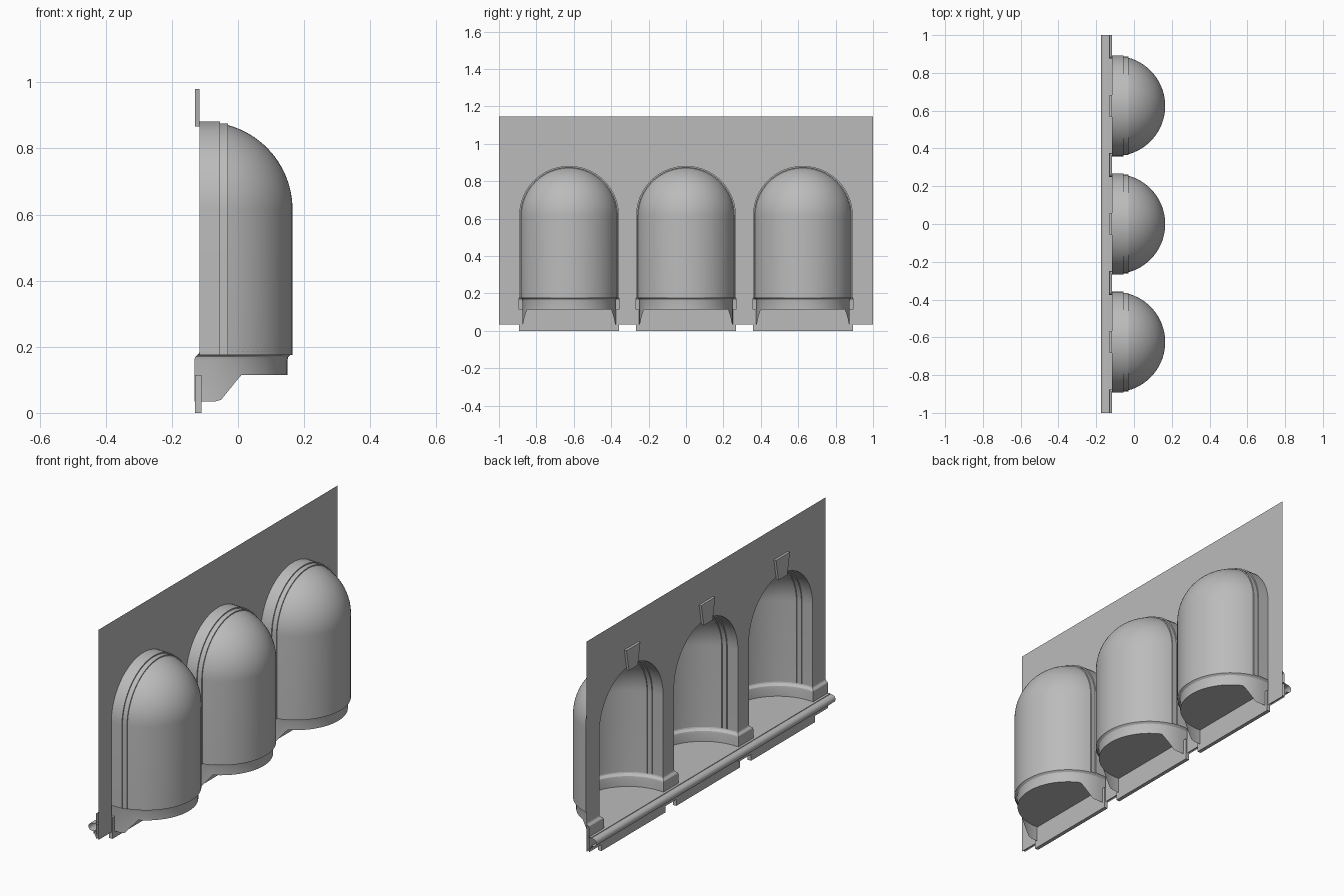
import bpy, bmesh
from math import pi, sin, cos, asin, sqrt, radians

cube = bpy.data.objects.get("Cube")
if cube:
    bpy.data.objects.remove(cube, do_unlink=True)

stone = bpy.data.materials.new("grey_stone")
stone.use_nodes = True
grey = (0.5, 0.5, 0.5, 1)
stone.diffuse_color = grey
stone.node_tree.nodes["Principled BSDF"].inputs["Base Color"].default_value = grey

WALL_X, CENTRE_X, SPRING = -0.117, -0.1, 0.615
OPENING, RADIUS = 0.267, 0.265
FLOOR, BASE_TOP, WALL_LOW, WALL_TOP = 0.115, 0.185, 0.033, 1.145
BAYS = {"right": -0.625, "middle": 0, "left": 0.625}


def finish(name, bm, angle=30):
    bmesh.ops.remove_doubles(bm, verts=bm.verts, dist=1e-5)
    bmesh.ops.recalc_face_normals(bm, faces=bm.faces)
    mesh = bpy.data.meshes.new(name)
    bm.to_mesh(mesh)
    bm.free()
    mesh.materials.append(stone)
    ob = bpy.data.objects.new(name, mesh)
    bpy.context.collection.objects.link(ob)
    bpy.ops.object.select_all(action='DESELECT')
    ob.select_set(True)
    bpy.context.view_layer.objects.active = ob
    bpy.ops.object.shade_smooth_by_angle(angle=radians(angle))


def loft(bm, rows):
    """Skin a grid of faces over equal rows of points."""
    grid = [[bm.verts.new(p) for p in row] for row in rows]
    for a, b in zip(grid, grid[1:]):
        for i in range(len(a) - 1):
            bm.faces.new((a[i], a[i + 1], b[i + 1], b[i]))


def prism(bm, outline, x0, x1):
    """Extrude a (y, z) outline from x0 to x1."""
    back = [bm.verts.new((x0, y, z)) for y, z in outline]
    front = [bm.verts.new((x1, y, z)) for y, z in outline]
    bm.faces.new(back)
    bm.faces.new(front)
    for i in range(len(back)):
        j = (i + 1) % len(back)
        bm.faces.new((back[i], back[j], front[j], front[i]))


def arch(x, y, r, foot, steps=32):
    """Round-headed arch in the plane at x."""
    head = [(x, y + r * cos(pi * i / steps), SPRING + r * sin(pi * i / steps))
            for i in range(steps + 1)]
    return [(x, y + r, foot)] + head + [(x, y - r, foot)]


def plinth_path(y, d, half):
    """Plan line along pier, jamb and apse, pushed into the room by d."""
    r = RADIUS - d
    arc = [(CENTRE_X + r * sin(pi * i / 48), y + r * cos(pi * i / 48)) for i in range(49)]
    start = [(WALL_X - d, y + half[0]), (WALL_X - d, y + r)]
    end = [(WALL_X - d, y - r), (WALL_X - d, y - half[1])]
    return start + arc + end


def plinth_foot(x):
    """Lower edge rises in a slope behind the wall."""
    t = min(max((x + 0.055) / 0.065, 0), 1)
    return 0.035 + t * (FLOOR - 0.035)


# Wall sheet with three arched openings
bm = bmesh.new()
jambs = [-1] + [c + s * OPENING for c in BAYS.values() for s in (-1, 1)] + [1]
for y0, y1 in zip(jambs[::2], jambs[1::2]):
    loft(bm, [[(WALL_X, y, z) for y in (y0, y1)] for z in (WALL_LOW, SPRING, WALL_TOP)])
for c in BAYS.values():
    head = arch(WALL_X, c, OPENING, SPRING)[1:-1]
    loft(bm, [head, [(x, y, WALL_TOP) for x, y, z in head]])
finish("wall", bm)

for side, c in BAYS.items():
    # Niche: reveal, thin rib, then half-round apse with quarter-sphere head
    bm = bmesh.new()
    rows = [(WALL_X, OPENING), (-0.055, OPENING), (-0.055, 0.261), (-0.03, 0.261)]
    first = asin((-0.03 - CENTRE_X) / RADIUS)
    for i in range(21):
        a = first + (pi / 2 - first) * i / 20
        rows.append((CENTRE_X + RADIUS * sin(a), max(RADIUS * cos(a), 0)))
    grid = [arch(x, c, r, BASE_TOP - 0.01) for x, r in rows]
    loft(bm, grid)
    bmesh.ops.dissolve_degenerate(bm, dist=1e-5, edges=bm.edges)
    finish(side + "_niche", bm, 35)

    # Moulded plinth round the niche and across the piers
    bm = bmesh.new()
    half = [0.375 if c > 0 else 0.3125, 0.375 if c < 0 else 0.3125]
    low = plinth_path(c, 0.015, half)
    rows = [[(x, y, plinth_foot(x)) for x, y in low]]
    for d, z in ((0.015, 0.16), (0.013, 0.169), (0.007, 0.175), (0.002, 0.179), (0, BASE_TOP)):
        rows.append([(x, y, z) for x, y in plinth_path(c, d, half)])
    loft(bm, rows)
    finish(side + "_plinth", bm)

    # Niche floor
    bm = bmesh.new()
    bm.faces.new([bm.verts.new((x, y, FLOOR)) for x, y in low[1:-1]])
    finish(side + "_floor", bm)

    # Apron under the sill
    bm = bmesh.new()
    w = OPENING
    prism(bm, [(c - w, 0), (c + w, 0), (c + w, FLOOR - 0.001), (c - w, FLOOR - 0.001)], -0.13, -0.11)
    finish(side + "_apron", bm)

    # Tapered keystone
    bm = bmesh.new()
    prism(bm, [(c - 0.037, 0.867), (c + 0.037, 0.867), (c + 0.058, 0.98), (c - 0.058, 0.98)],
          -0.13, WALL_X)
    finish(side + "_keystone", bm)

# Sill with rounded nose, running the full length
bm = bmesh.new()
nose = [(-0.155 - 0.02 * sin(pi * i / 10), 0.092 + 0.02 * cos(pi * i / 10)) for i in range(11)]
profile = [(WALL_X, FLOOR), (-0.145, FLOOR), (-0.145, 0.112)] + nose
profile += [(-0.145, 0.072), (-0.145, 0.062), (-0.139, 0.058), (-0.134, 0.05), (-0.13, 0.04), (WALL_X, 0.04)]
loft(bm, [[(x, y, z) for x, z in profile] for y in (-1, 1)])
finish("sill", bm)
